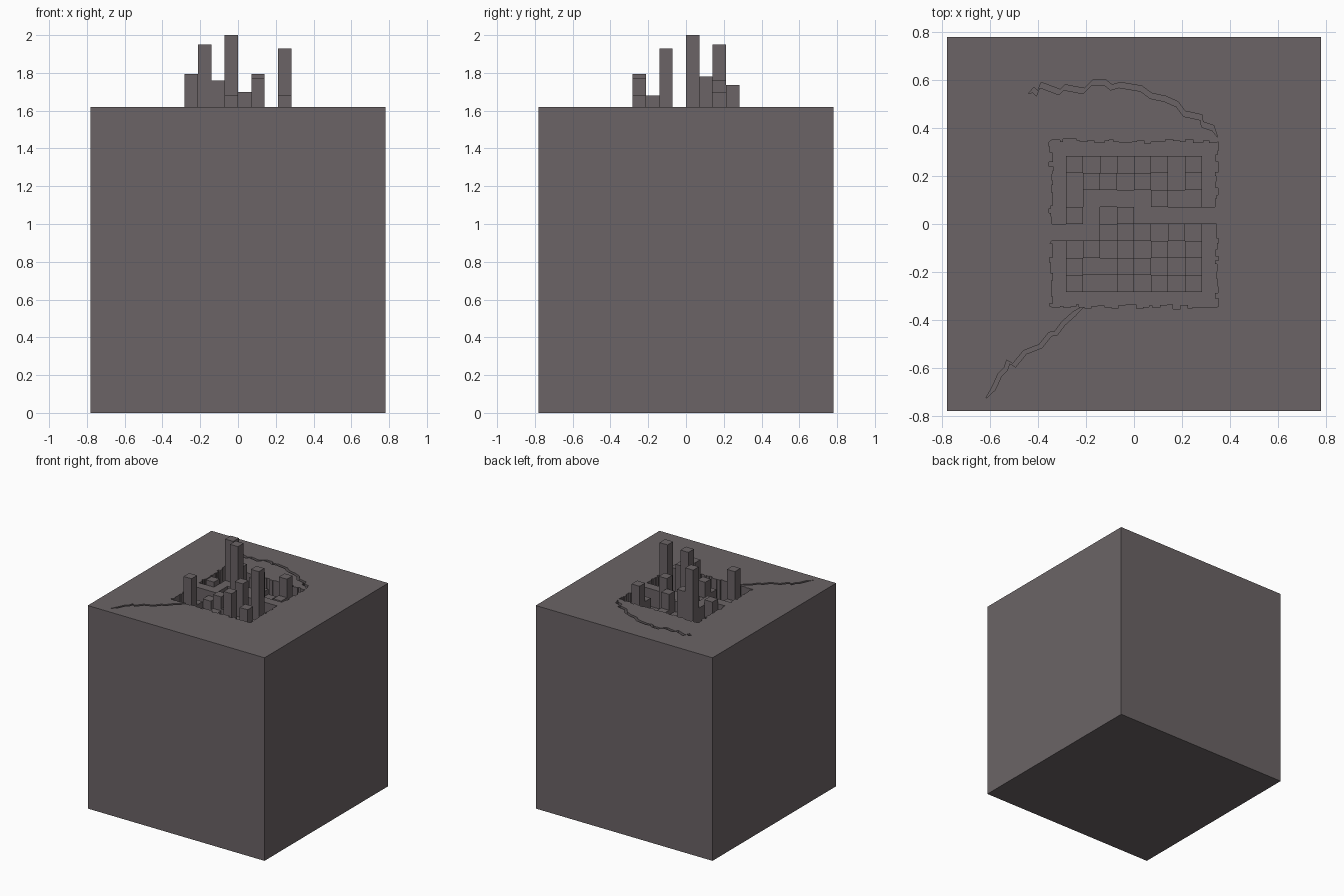
import bpy, bmesh, random

if "Cube" in bpy.data.objects:
    bpy.data.objects.remove(bpy.data.objects["Cube"])

random.seed(4)
TOP, FLOOR, CELL, HALF, RIM = 1.62, 1.32, 0.0707, 0.78, 0.343

mat = bpy.data.materials.new("dark_stone")
mat.diffuse_color = (0.147, 0.127, 0.133, 1)
mat.use_nodes = True
mat.node_tree.nodes["Principled BSDF"].inputs["Base Color"].default_value = mat.diffuse_color


def make_object(name, bm):
    bmesh.ops.recalc_face_normals(bm, faces=bm.faces)
    me = bpy.data.meshes.new(name)
    bm.to_mesh(me)
    bm.free()
    ob = bpy.data.objects.new(name, me)
    bpy.context.collection.objects.link(ob)
    me.materials.append(mat)
    return ob


def add_box(bm, x0, x1, y0, y1, z0, z1):
    vs = bmesh.ops.create_cube(bm, size=1)["verts"]
    for v in vs:
        v.co.x = x1 if v.co.x > 0 else x0
        v.co.y = y1 if v.co.y > 0 else y0
        v.co.z = z1 if v.co.z > 0 else z0


def prism(name, pts, z0, z1):
    bm = bmesh.new()
    face = bm.faces.new([bm.verts.new((x, y, z0)) for x, y in pts])
    ext = bmesh.ops.extrude_face_region(bm, geom=[face])["geom"]
    for v in ext:
        if isinstance(v, bmesh.types.BMVert):
            v.co.z = z1
    ob = make_object(name, bm)
    ob.hide_render = True
    return ob


def jagged(a, b):
    """Crenellated line from a to b (axis aligned)."""
    vertical = abs(a[0] - b[0]) < 1e-6
    k = 1 if vertical else 0
    length, sign = abs(b[k] - a[k]), (1 if b[k] > a[k] else -1)
    pts, t = [], 0.0
    while t < length - 1e-6:
        n = t + random.uniform(0.012, 0.032)
        if n > length - 0.01:
            n = length
        o = random.uniform(-0.007, 0.012) * (1 if a[1 - k] > 0 else -1)
        for s in (t, n):
            p = [a[0], a[1]]
            p[k] += sign * s
            p[1 - k] += o
            pts.append(tuple(p))
        t = n
    return pts


def crack(name, line, off):
    """Thin groove that tapers at both ends."""
    mid = line[1:-1]
    pts = [line[0]] + [(x + off[0], y + off[1]) for x, y in mid] + [line[-1]]
    pts += [(x - off[0], y - off[1]) for x, y in reversed(mid)]
    return prism(name, pts, TOP - 0.05, TOP + 0.1)


# stone block
bm = bmesh.new()
add_box(bm, -HALF, HALF, -HALF, HALF, 0, TOP)
block = make_object("stone_block", bm)

# two pits, separated by a winding walkway left standing at block height
C, R = CELL, RIM
upper = [(-R, 0), (-3*C, 0), (-3*C, 2*C), (C, 2*C), (C, C)]
upper += jagged((R, C), (R, R)) + jagged((R, R), (-R, R)) + jagged((-R, R), (-R, 0))[:-1]
lower = [(-R, -C), (-2*C, -C), (-2*C, C), (0, C), (0, 0)]
lower += jagged((R, 0), (R, -R)) + jagged((R, -R), (-R, -R)) + jagged((-R, -R), (-R, -C))[:-1]
cutters = [prism("upper_pit_cutter", upper, FLOOR, TOP + 0.1),
           prism("lower_pit_cutter", lower, FLOOR, TOP + 0.1)]

# surface cracks
cutters.append(crack("back_crack_cutter", [
    (-0.44, 0.545), (-0.42, 0.56), (-0.405, 0.545), (-0.39, 0.58), (-0.31, 0.55),
    (-0.29, 0.57), (-0.21, 0.555), (-0.175, 0.59), (-0.12, 0.59), (-0.095, 0.57),
    (-0.06, 0.58), (0.03, 0.565), (0.07, 0.535), (0.13, 0.522), (0.18, 0.50),
    (0.21, 0.46), (0.28, 0.445), (0.285, 0.415), (0.33, 0.40), (0.35, 0.36)],
    (0.003, 0.011)))
cutters.append(crack("front_crack_cutter", [
    (-0.62, -0.73), (-0.585, -0.685), (-0.56, -0.63), (-0.535, -0.605), (-0.525, -0.575),
    (-0.50, -0.59), (-0.455, -0.535), (-0.39, -0.51), (-0.35, -0.46), (-0.325, -0.455),
    (-0.295, -0.415), (-0.25, -0.375), (-0.20, -0.335)],
    (-0.006, 0.007)))

for c in cutters:
    mod = block.modifiers.new(c.name, "BOOLEAN")
    mod.operation, mod.solver, mod.object = "DIFFERENCE", "EXACT", c
dg = bpy.context.evaluated_depsgraph_get()
block_mesh = bpy.data.meshes.new_from_object(block.evaluated_get(dg))
block.modifiers.clear()
block.data = block_mesh
for c in cutters:
    bpy.data.objects.remove(c)

# square pillars rising out of the pit, tall ones placed and the rest sunken
walkway = {(0, 3), (1, 3), (1, 4), (1, 5), (2, 5), (3, 5), (4, 5),
           (4, 4), (5, 4), (6, 4), (7, 4)}
tall = {(0, 0): 1.795, (5, 0): 1.77, (7, 0): 1.68, (3, 1): 1.68, (5, 2): 1.795,
        (7, 2): 1.93, (0, 4): 1.66, (3, 4): 2.0, (5, 5): 1.78, (1, 6): 1.95,
        (2, 6): 1.76, (4, 6): 1.70, (7, 7): 1.735,
        (6, 5): 1.48, (7, 5): 1.48, (6, 6): 1.45, (6, 7): 1.45}
bm = bmesh.new()
for i in range(8):
    for j in range(8):
        if (i, j) in walkway:
            continue
        h = tall.get((i, j), random.uniform(1.40, 1.60))
        x, y = (i - 4) * C, (j - 4) * C
        add_box(bm, x, x + C, y, y + C, FLOOR, h)
make_object("pit_pillars", bm)
